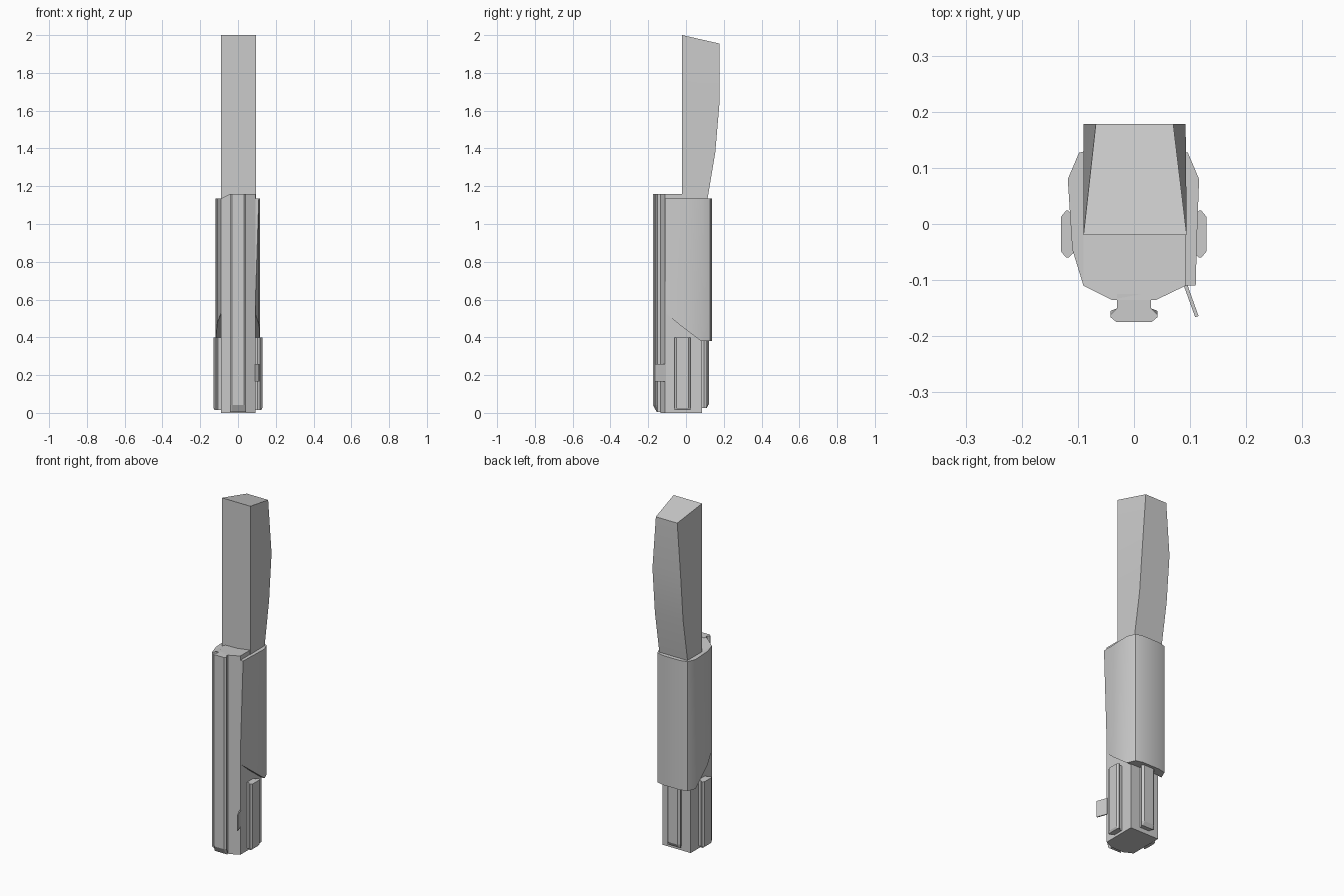
import bpy, bmesh, math
from mathutils import Matrix, Vector

if "Cube" in bpy.data.objects:
    bpy.data.objects.remove(bpy.data.objects["Cube"])


def finish(name, bm, smooth=None):
    bmesh.ops.recalc_face_normals(bm, faces=bm.faces[:])
    me = bpy.data.meshes.new(name)
    bm.to_mesh(me)
    bm.free()
    ob = bpy.data.objects.new(name, me)
    bpy.context.collection.objects.link(ob)
    if smooth:
        bpy.ops.object.select_all(action='DESELECT')
        ob.select_set(True)
        bpy.context.view_layer.objects.active = ob
        bpy.ops.object.shade_smooth_by_angle(angle=math.radians(smooth))
    return ob


def loft(name, rings, smooth=None, strips=False):
    """Skin closed rings; cap with n-gons, or with mirrored strips for bent ends."""
    bm = bmesh.new()
    rows = [[bm.verts.new(p) for p in r] for r in rings]
    n = len(rows[0])
    for a, b in zip(rows, rows[1:]):
        for i in range(n):
            j = (i + 1) % n
            bm.faces.new((a[i], a[j], b[j], b[i]))
    for row in (rows[0], rows[-1]):
        if strips:
            for i in range(n // 2 - 1):
                bm.faces.new((row[i], row[i + 1], row[n - 2 - i], row[n - 1 - i]))
        else:
            bm.faces.new(row)
    return finish(name, bm, smooth)


def prism(name, pts, z0, z1):
    return loft(name, [[(x, y, z) for x, y in pts] for z in (z0, z1)])


# Core: faceted front, dropped left shoulder at the top
core_pts = [(-.09, -.11), (-.04, -.135), (.04, -.135), (.092, -.11),
            (.092, .085), (-.09, .085)]
core = prism("core_body", core_pts, 0, 1.16)
for v in core.data.vertices:
    if v.co.x < -.08 and v.co.z > 1:
        v.co.z = 1.135


# Flared rails: half profile (half width, height), pushed outwards from the core
def rail(name, origin, angle, depth, z0, z1, chamfer, half=.042):
    prof = [(half - .012, -.01), (half - .012, depth - .025), (half, depth - .013),
            (half, depth - .009), (half - .011, depth)]
    prof += [(-x, d) for x, d in reversed(prof)]
    rot = Matrix.Rotation(math.radians(angle), 3, 'Z')

    def ring(z, inset=0):
        pts = []
        for x, d in prof:
            p = rot @ Vector((x, -min(d, depth - inset), 0))
            pts.append((p.x + origin[0], p.y + origin[1], z))
        return pts
    return loft(name, [ring(z0, chamfer), ring(z0 + chamfer * 1.8, 0), ring(z1)])


rail("front_rail", (0, -.135), 0, .04, .005, 1.16, .02)
rail("right_rail", (.092, -.018), 90, .037, .015, .4, .006)
rail("left_rail", (-.09, -.018), -90, .04, .015, .4, .006)
rail("back_rail", (0, .085), 180, .036, .025, .4, .012)

# Sleeve wrapped round the upper core, lower edge sloping up to the front
left = [(-.09, -.11), (-.11, -.045), (-.118, .08), (-.098, .127), (-.055, .138)]
right = [(.055, .138), (.096, .127), (.116, .08), (.112, -.03), (.11, -.11)]
sleeve = left + right


def lower_z(y):
    return max(.38, .53 - (y + .11) * .15 / .18)


low = [(x if i < 9 else .09, y, lower_z(y)) for i, (x, y) in enumerate(sleeve)]
loft("sleeve", [low, [(x, y, 1.135) for x, y in sleeve]], 35, True)

# Upper blade: straight front, bowed back, narrowing at the tip
rings = []
for zf, zb, yb, wl, wr in [(1.12, 1.12, .112, .09, .092), (1.38, 1.38, .155, .09, .092),
                           (1.65, 1.65, .178, .09, .092), (2, 1.955, .178, .068, .07)]:
    rings.append([(-.09, -.02, zf), (.094, -.02, zf), (wr, yb, zb), (-wl, yb, zb)])
loft("upper_blade", rings, 20)

# Small slanted tab on the front right corner
prism("side_tab", [(.087, -.105), (.109, -.166), (.115, -.164), (.094, -.105)], .165, .26)
